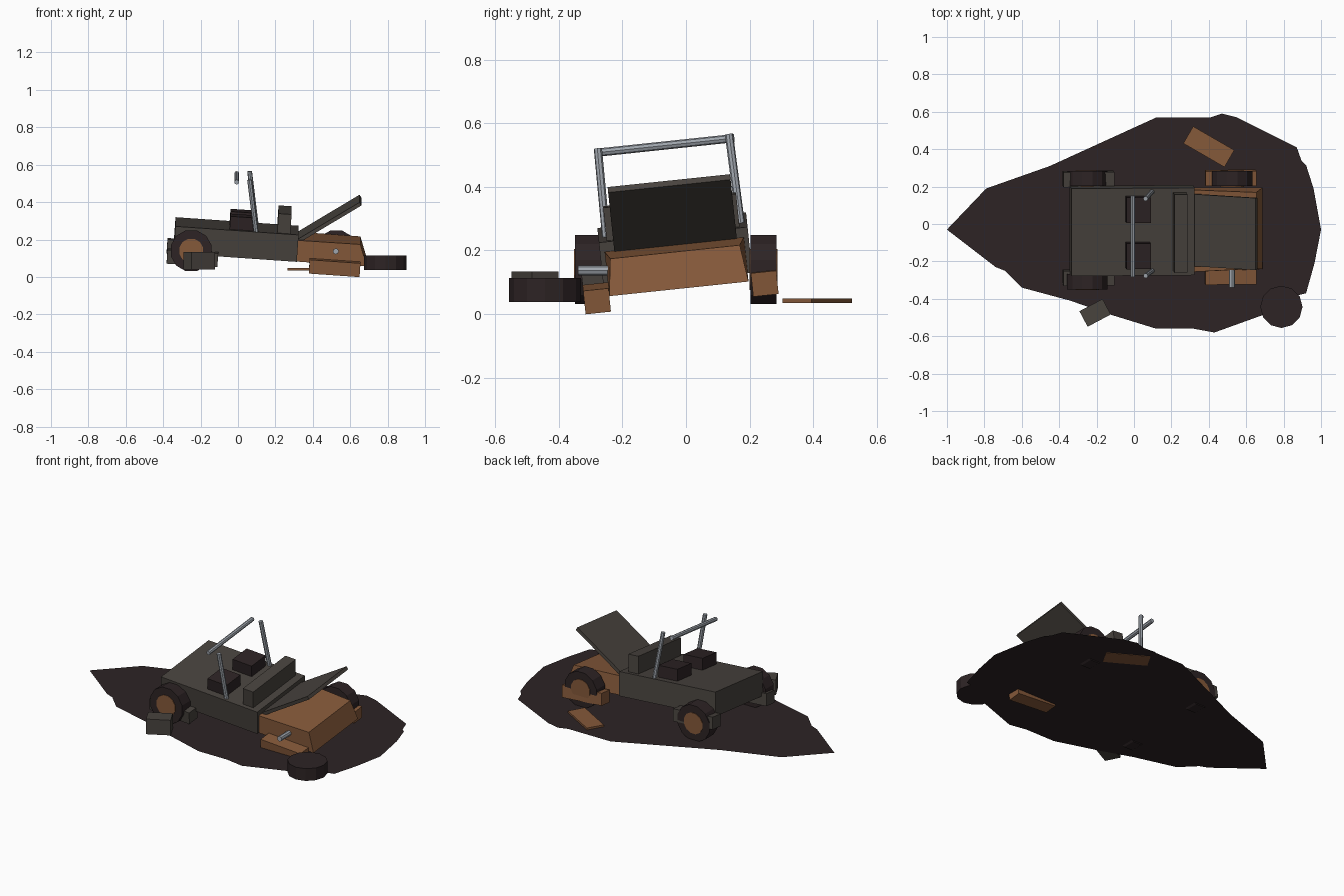
import bpy, bmesh
from math import radians
from mathutils import Matrix, Vector

cube = bpy.data.objects.get("Cube")
if cube:
    bpy.data.objects.remove(cube, do_unlink=True)


def material(name, rgb):
    m = bpy.data.materials.new(name)
    m.use_nodes = True
    m.diffuse_color = (*rgb, 1)
    m.node_tree.nodes["Principled BSDF"].inputs["Base Color"].default_value = (*rgb, 1)
    return m


GREY = material("weathered grey", (0.065, 0.056, 0.048))
RUST = material("rusty orange", (0.235, 0.1, 0.042))
DARK = material("charred dark", (0.026, 0.017, 0.018))
STEEL = material("bare steel", (0.35, 0.38, 0.42))


def rot(axis, degrees):
    return Matrix.Rotation(radians(degrees), 4, axis)


def at(x, y, z):
    return Matrix.Translation((x, y, z))


# The wreck leans to one side and nose down
CAR = at(-0.01, -0.035, 0.2) @ rot("X", 6) @ rot("Y", 4)


def finish(name, bm, mat, matrix):
    mesh = bpy.data.meshes.new(name)
    bmesh.ops.recalc_face_normals(bm, faces=bm.faces)
    bm.to_mesh(mesh)
    bm.free()
    mesh.materials.append(mat)
    ob = bpy.data.objects.new(name, mesh)
    ob.matrix_world = matrix
    bpy.context.collection.objects.link(ob)
    return ob


def box(name, size, mat, matrix, shape=None):
    bm = bmesh.new()
    bmesh.ops.create_cube(bm, size=1)
    for v in bm.verts:
        v.co = Vector(a * b for a, b in zip(v.co, size))
        if shape:
            shape(v.co)
    return finish(name, bm, mat, matrix)


def cylinder(name, radius, depth, sides, mat, matrix):
    bm = bmesh.new()
    bmesh.ops.create_cone(bm, cap_ends=True, segments=sides, radius1=radius,
                          radius2=radius, depth=depth)
    return finish(name, bm, mat, matrix)


def bar(name, start, end, radius, sides=8):
    a, b = Vector(start), Vector(end)
    turn = (b - a).to_track_quat("Z", "Y").to_matrix().to_4x4()
    cylinder(name, radius, (b - a).length, sides, STEEL, at(*((a + b) / 2)) @ turn)


# Scorched ground patch, one flat face
outline = [(-1, -.03), (-.79, .19), (-.45, .31), (.12, .57), (.41, .57), (.47, .59),
           (.55, .57), (.87, .41), (.895, .34), (.92, .315), (.96, .19), (1, -.03),
           (.965, -.21), (.92, -.37), (.88, -.38), (.68, -.49), (.43, -.58), (.32, -.56),
           (.12, -.56), (-.14, -.48), (-.34, -.41), (-.6, -.34), (-.69, -.25), (-.74, -.23)]
bm = bmesh.new()
bm.faces.new([bm.verts.new((x, y, 0)) for x, y in reversed(outline)])
patch = finish("scorched_ground", bm, DARK, at(0, 0, 0.037))
if patch.data.polygons[0].normal.z < 0:
    patch.data.flip_normals()

# Main body and dashboard
box("body", (0.66, 0.47, 0.145), GREY, CAR)
box("dashboard", (0.07, 0.42, 0.11), GREY, CAR @ at(0.25, 0, 0.122))


# Engine bay with a sloping nose
def nose(co):
    if co.x > 0 and co.z > 0:
        co.x -= 0.042
        co.y *= 0.93


box("engine_bay", (0.375, 0.44, 0.114), RUST, CAR @ at(0.5175, 0, -0.0155), nose)

# Open hood lid
box("hood_lid", (0.385, 0.387, 0.02), GREY, CAR @ at(0.491, 0.004, 0.147) @ rot("Y", -35))

# Seats
for side, name in ((1, "left"), (-1, "right")):
    box(name + "_seat", (0.13, 0.138, 0.075), DARK, CAR @ at(0.025, side * 0.124, 0.105))

# Fenders
for side, y in (("left", 0.27), ("right", -0.26)):
    for end, x, mat in (("front", 0.534, RUST), ("rear", -0.228, GREY)):
        box(f"{end}_{side}_fender", (0.272, 0.08, 0.074), mat, CAR @ at(x, y, -0.087))

# Wheels with rusty hubs
for name, x, y in (("front_left", 0.525, 0.243), ("rear_left", -0.25, 0.243),
                   ("rear_right", -0.25, -0.308)):
    upright = at(x, y, 0.14) @ rot("X", 90) @ rot("Z", 15)
    cylinder(name + "_wheel", 0.113, 0.082, 12, DARK, upright)
    cylinder(name + "_hub", 0.066, 0.088, 12, RUST, upright)

# Bare axle stub and the wheel that came off it
bar("axle_stub", (0.523, -0.235, 0.137), (0.523, -0.34, 0.137), 0.016)
cylinder("loose_wheel", 0.113, 0.076, 12, DARK, at(0.788, -0.443, 0.076))

# Windscreen posts and the broken crossbar
bar("left_post", (0.102, 0.178, 0.24), (0.062, 0.135, 0.565), 0.013)
bar("right_post", (0.102, -0.247, 0.2), (0.062, -0.277, 0.52), 0.013)
bar("crossbar", (-0.007, -0.282, 0.507), (-0.007, 0.152, 0.553), 0.013)

# Debris on the ground
box("loose_box", (0.14, 0.094, 0.094), GREY, at(-0.208, -0.475, 0.087) @ rot("Z", 28))
box("loose_panel", (0.254, 0.105, 0.014), RUST, at(0.4, 0.413, 0.042) @ rot("Z", -30))
